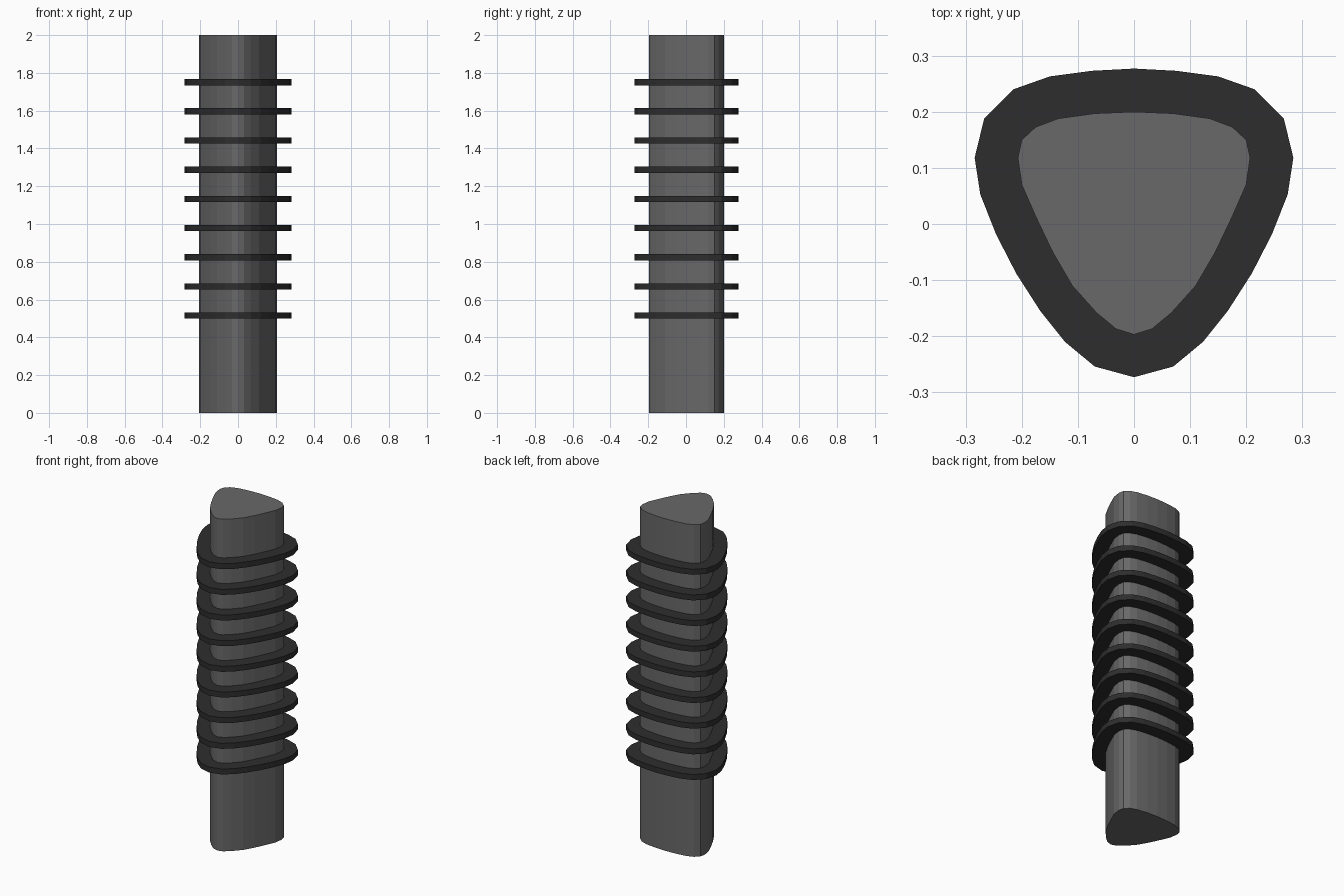
import bpy, bmesh

if "Cube" in bpy.data.objects:
    bpy.data.objects.remove(bpy.data.objects["Cube"])

# Right half of each rounded-triangle outline, back to front
SHAFT = [(0, .2), (.07, .197), (.135, .188), (.175, .173), (.2, .15), (.207, .118),
         (.2, .07), (.175, .013), (.145, -.05), (.11, -.11), (.067, -.158),
         (.032, -.187), (0, -.197)]
RIM = [(0, .277), (.075, .273), (.15, .263), (.215, .24), (.267, .188), (.284, .118),
       (.274, .053), (.246, -.018), (.21, -.088), (.167, -.155), (.123, -.21),
       (.07, -.254), (0, -.273)]


def mirrored(half):
    return half + [(-x, y) for x, y in half[-2:0:-1]]


def material(name, v):
    m = bpy.data.materials.new(name)
    m.diffuse_color = (v, v, v, 1)
    m.use_nodes = True
    m.node_tree.nodes["Principled BSDF"].inputs["Base Color"].default_value = m.diffuse_color
    return m


def make(name, bm, mat):
    bmesh.ops.recalc_face_normals(bm, faces=bm.faces)
    me = bpy.data.meshes.new(name)
    bm.to_mesh(me)
    bm.free()
    me.materials.append(mat)
    ob = bpy.data.objects.new(name, me)
    bpy.context.collection.objects.link(ob)
    return ob


def extrude_up(bm, height):
    ext = bmesh.ops.extrude_face_region(bm, geom=bm.faces[:], use_keep_orig=True)
    verts = [g for g in ext["geom"] if isinstance(g, bmesh.types.BMVert)]
    bmesh.ops.translate(bm, verts=verts, vec=(0, 0, height))


shaft_grey = material("shaft_grey", .14)
rubber = material("dark_rubber", .027)

# Shaft
bm = bmesh.new()
bm.faces.new([bm.verts.new((x, y, 0)) for x, y in mirrored(SHAFT)])
extrude_up(bm, 2)
make("shaft", bm, shaft_grey)

# Grip rings: flat bands between the shaft outline and the rim outline
THICK = .033
bm = bmesh.new()
inner = [bm.verts.new((x, y, -THICK / 2)) for x, y in mirrored(SHAFT)]
outer = [bm.verts.new((x, y, -THICK / 2)) for x, y in mirrored(RIM)]
n = len(inner)
for i in range(n):
    j = (i + 1) % n
    bm.faces.new((inner[i], inner[j], outer[j], outer[i]))
extrude_up(bm, THICK)
ring = make("grip_ring_1", bm, rubber)
ring.location.z = .515
for k in range(1, 9):
    copy = bpy.data.objects.new(f"grip_ring_{k + 1}", ring.data)
    copy.location.z = .515 + k * .1545
    bpy.context.collection.objects.link(copy)
